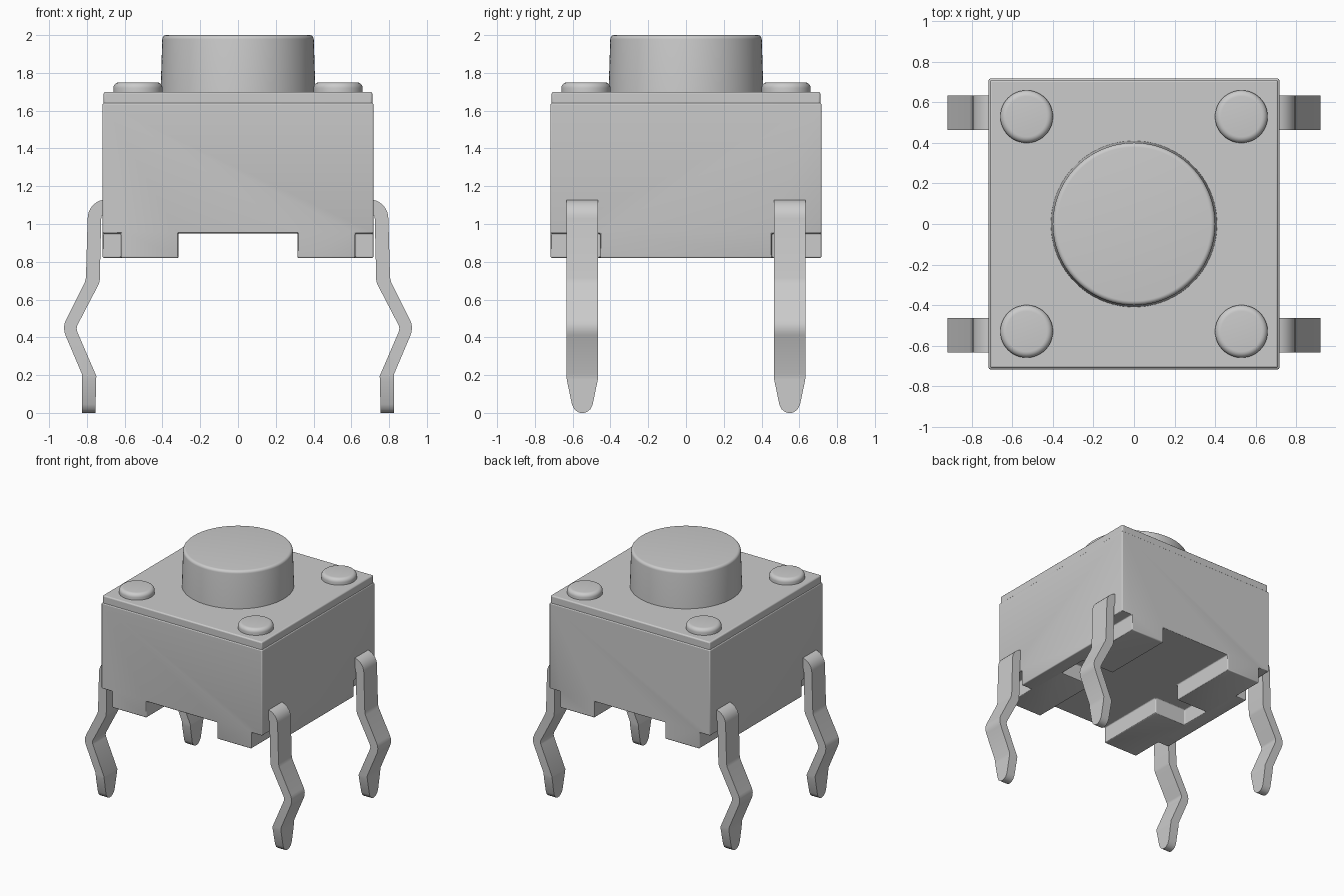
import bpy, bmesh, math

if "Cube" in bpy.data.objects:
    bpy.data.objects.remove(bpy.data.objects["Cube"])

def add_object(name, bm):
    bmesh.ops.recalc_face_normals(bm, faces=bm.faces[:])
    mesh = bpy.data.meshes.new(name)
    bm.to_mesh(mesh)
    bm.free()
    ob = bpy.data.objects.new(name, mesh)
    bpy.context.collection.objects.link(ob)
    return ob

def box(name, x0, x1, y0, y1, z0, z1):
    bm = bmesh.new()
    bmesh.ops.create_cube(bm, size=1)
    for v in bm.verts:
        v.co = ((x0 + x1) / 2 + v.co.x * (x1 - x0),
                (y0 + y1) / 2 + v.co.y * (y1 - y0),
                (z0 + z1) / 2 + v.co.z * (z1 - z0))
    return add_object(name, bm)

def bevel(ob, width):
    m = ob.modifiers.new("soft_edges", 'BEVEL')
    m.width, m.segments, m.limit_method = width, 3, 'ANGLE'

def mirror(ob):
    m = ob.modifiers.new("four_corners", 'MIRROR')
    m.use_axis = (True, True, False)
    m.use_mirror_merge = False
    # mirror about the world origin (object origins are all there)

def smooth(ob):
    bpy.ops.object.select_all(action='DESELECT')
    ob.select_set(True)
    bpy.context.view_layer.objects.active = ob
    bpy.ops.object.shade_smooth_by_angle(angle=math.radians(35))

def round_cap(name, cx, cy, r0, r1, z0, z1, fillet, seg=72):
    # disc-like part: near-vertical wall, rounded rim, flat top
    prof = [(r0, z0)]
    for i in range(7):
        a = math.pi / 2 * i / 6
        prof.append((r1 - fillet + fillet * math.cos(a), z1 - fillet + fillet * math.sin(a)))
    bm = bmesh.new()
    rings = [[bm.verts.new((cx + r * math.cos(2 * math.pi * k / seg),
                            cy + r * math.sin(2 * math.pi * k / seg), z))
              for k in range(seg)] for r, z in prof]
    for a, b in zip(rings, rings[1:]):
        for k in range(seg):
            n = (k + 1) % seg
            bm.faces.new((a[k], a[n], b[n], b[k]))
    bm.faces.new(rings[0])
    bm.faces.new(rings[-1])
    return add_object(name, bm)

# Housing with the underside recesses cut away
H = 0.717
body = box("housing", -H, H, -H, H, 0.82, 1.64)
cuts = [box("channel_cutter", -0.315, 0.315, -1, 1, 0.5, 0.95),
        box("pocket_cutter", -0.6, 0.6, -0.125, 0.125, 0.5, 0.95)]
for sx in (-1, 1):
    for sy in (-1, 1):
        xs, ys = sorted((sx * 0.62, sx)), sorted((sy * 0.455, sy))
        cuts.append(box("corner_cutter", *xs, *ys, 0.5, 0.95))
for c in cuts:
    m = body.modifiers.new("recess", 'BOOLEAN')
    m.object, m.operation, m.solver = c, 'DIFFERENCE', 'EXACT'
    c.hide_render = True
    c.hide_set(True)
bevel(body, 0.008)
smooth(body)

# Cover plate, a hair smaller than the housing
P = 0.711
plate = box("cover_plate", -P, P, -P, P, 1.63, 1.70)
bevel(plate, 0.01)
smooth(plate)

# Push button and corner rivets
smooth(round_cap("push_button", 0, 0, 0.41, 0.401, 1.695, 2.0, 0.022, 96))
rivet = round_cap("rivet", 0.53, 0.53, 0.13, 0.13, 1.695, 1.75, 0.03, 48)
mirror(rivet)
smooth(rivet)

# Bent pin: sections of (outer x, outer z, inner x, inner z, half width)
W = 0.084
sections = [(0.66, 1.13, 0.66, 1.06, W)]
for i in range(9):
    a = math.pi / 2 * (1 - i / 8)
    c, s = math.cos(a), math.sin(a)
    sections.append((0.696 + 0.1 * c, 1.03 + 0.1 * s, 0.696 + 0.028 * c, 1.03 + 0.028 * s, W))
sections += [
    (0.805, 0.715, 0.732, 0.70, W), (0.811, 0.69, 0.738, 0.68, W),
    (0.912, 0.49, 0.850, 0.465, W), (0.919, 0.470, 0.853, 0.457, W),
    (0.921, 0.45, 0.854, 0.447, W), (0.919, 0.43, 0.853, 0.437, W),
    (0.913, 0.41, 0.850, 0.427, W),
    (0.826, 0.205, 0.750, 0.195, W), (0.826, 0.175, 0.751, 0.175, 0.082),
    (0.826, 0.045, 0.754, 0.045, 0.055), (0.826, 0.02, 0.755, 0.02, 0.043),
    (0.826, 0.006, 0.755, 0.006, 0.026), (0.826, 0.0, 0.755, 0.0, 0.01)]
bm = bmesh.new()
Y = 0.549
rings = [[bm.verts.new(p) for p in ((xo, Y - w, zo), (xo, Y + w, zo), (xi, Y + w, zi), (xi, Y - w, zi))]
         for xo, zo, xi, zi, w in sections]
for a, b in zip(rings, rings[1:]):
    for k in range(4):
        n = (k + 1) % 4
        bm.faces.new((a[k], a[n], b[n], b[k]))
bm.faces.new(rings[0])
bm.faces.new(rings[-1])
pin = add_object("pin", bm)
mirror(pin)
smooth(pin)
